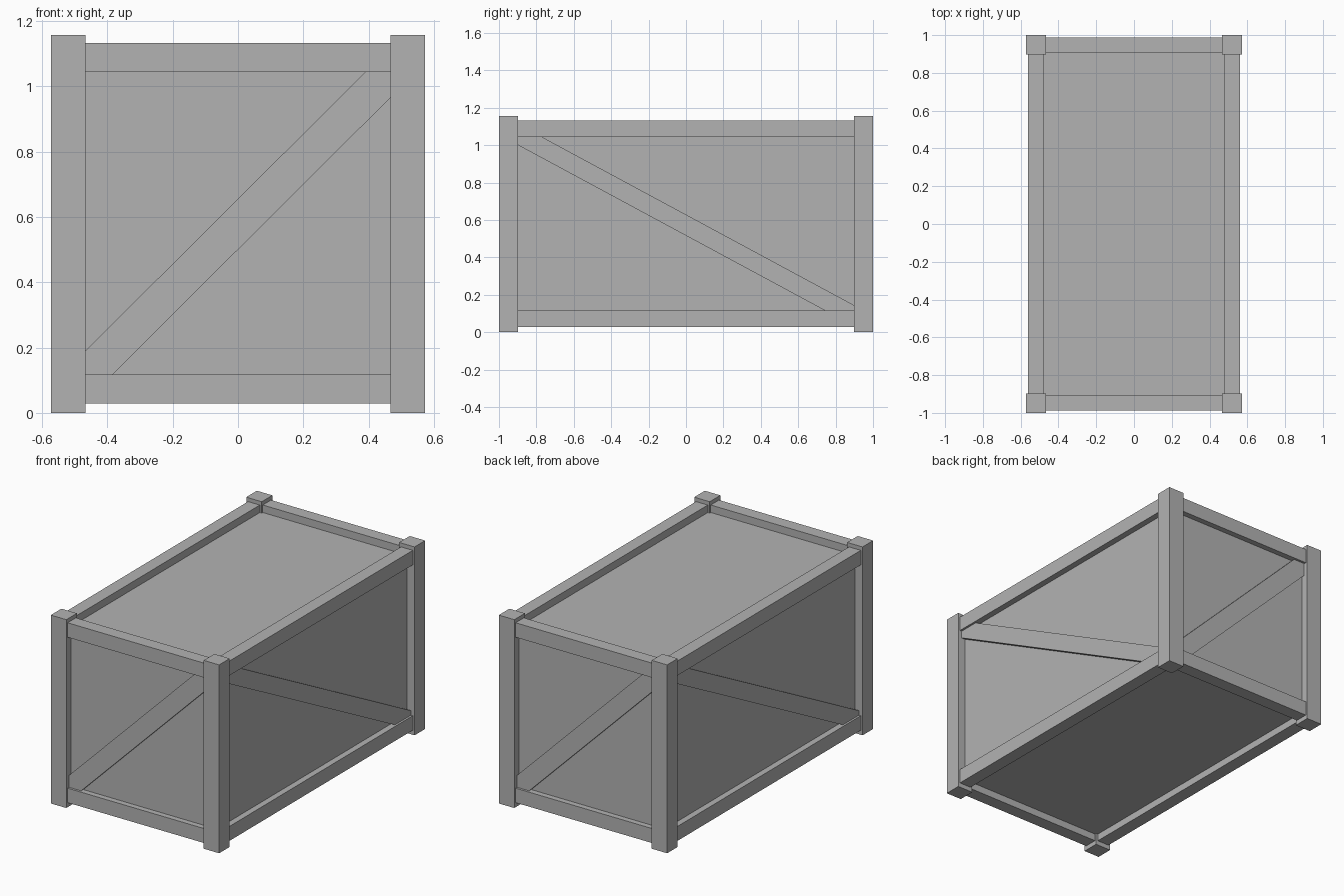
import bpy
from math import atan
from mathutils import Matrix, Vector

if "Cube" in bpy.data.objects:
    bpy.data.objects.remove(bpy.data.objects["Cube"], do_unlink=True)

GREY = (0.45, 0.45, 0.45, 1.0)
mat = bpy.data.materials.new("plain grey")
mat.use_nodes = True
mat.diffuse_color = GREY
mat.node_tree.nodes["Principled BSDF"].inputs["Base Color"].default_value = GREY


def box(name, lo, hi, turn=None):
    """Flat-faced box between two corners, optionally turned about its centre."""
    lo, hi = Vector(lo), Vector(hi)
    bpy.ops.mesh.primitive_cube_add(size=1)
    ob = bpy.context.object
    ob.name = name
    m = Matrix.Translation((lo + hi) / 2)
    if turn:
        m = m @ Matrix.Rotation(turn[0], 4, turn[1])
    ob.data.transform(m @ Matrix.Diagonal((*(hi - lo), 1)))
    ob.data.materials.append(mat)
    return ob


def spread(lo, hi, sign):
    """Sorted pair of limits, mirrored when sign is negative."""
    return sorted((lo * sign, hi * sign))


HEIGHT = 1.157
RAILS = {"lower": (0.028, 0.117), "upper": (1.044, 1.133)}
PANEL_X, PANEL_Y = 0.522, 0.952

# Recessed panels, as one closed body
box("panel_body", (-PANEL_X, -PANEL_Y, 0.072), (PANEL_X, PANEL_Y, 1.087))

# Corner posts
for sx, side in ((1, "left"), (-1, "right")):
    for sy, end in ((1, "back"), (-1, "front")):
        x, y = spread(0.467, 0.572, sx), spread(0.897, 1.0, sy)
        box(f"{end}_{side}_post", (x[0], y[0], 0), (x[1], y[1], HEIGHT))

# Horizontal rails, ending inside the posts
for level, (z0, z1) in RAILS.items():
    for s, end, side in ((1, "back", "left"), (-1, "front", "right")):
        y = spread(0.907, 0.987, s)
        box(f"{end}_{level}_rail", (-0.5, y[0], z0), (0.5, y[1], z1))
        x = spread(0.48, 0.56, s)
        box(f"{side}_{level}_rail", (x[0], -0.93, z0), (x[1], 0.93, z1))

# Diagonal braces, proud of the panels and repeated half a turn round
for s, end, side in ((1, "back", "left"), (-1, "front", "right")):
    y = spread(0.94, 0.973, s)
    box(f"{end}_brace", (-0.692, y[0], 0.523), (0.692, y[1], 0.633),
        (atan(0.996) * s, "Y"))
    x = spread(0.51, 0.547, s)
    box(f"{side}_brace", (x[0], -1.055, 0.523), (x[1], 1.055, 0.622),
        (-atan(0.539) * s, "X"))
